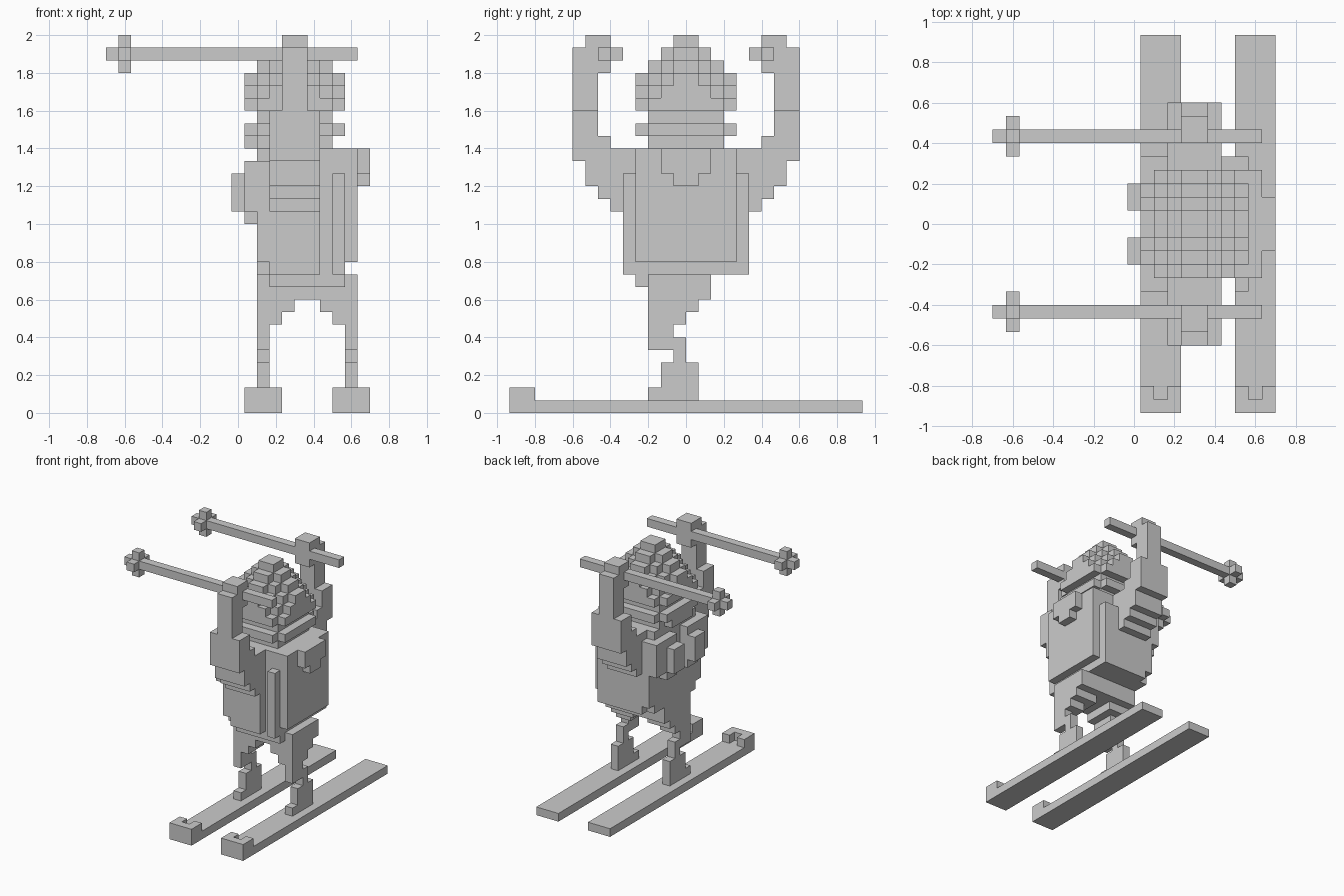
import bpy, bmesh, math

if "Cube" in bpy.data.objects:
    bpy.data.objects.remove(bpy.data.objects["Cube"])

U = 1 / 15                       # size of one cube
ORIGIN = (-0.7, -14 * U, 0.0)    # grid corner: 21 x 28 x 30 cubes
used = set()


def box(i0, i1, j0, j1, k0, k1):
    return {(i, j, k) for i in range(i0, i1) for j in range(j0, j1) for k in range(k0, k1)}


def mirror_y(cells):
    return {(i, 27 - j, k) for i, j, k in cells}


def mirror_x(cells):
    return {(31 - i, j, k) for i, j, k in cells}


def build(name, cells):
    """Turn a set of cubes into one clean shell, skipping cubes other parts own."""
    cells = cells - used
    used.update(cells)
    bm = bmesh.new()
    verts = {}

    def vert(p):
        if p not in verts:
            verts[p] = bm.verts.new([o + U * c for o, c in zip(ORIGIN, p)])
        return verts[p]

    for c in sorted(cells):
        for axis in range(3):
            for side in (0, 1):
                n = list(c)
                n[axis] += 2 * side - 1
                if tuple(n) in cells:
                    continue
                a, b = (axis + 1) % 3, (axis + 2) % 3
                loop = []
                for da, db in ((0, 0), (1, 0), (1, 1), (0, 1)):
                    p = list(c)
                    p[axis] += side
                    p[a] += da
                    p[b] += db
                    loop.append(vert(tuple(p)))
                bm.faces.new(loop if side else loop[::-1])
    bmesh.ops.dissolve_limit(bm, angle_limit=math.radians(1), verts=bm.verts, edges=bm.edges)
    mesh = bpy.data.meshes.new(name)
    bm.to_mesh(mesh)
    bm.free()
    bpy.context.collection.objects.link(bpy.data.objects.new(name, mesh))


def diamond(k, reach, cap=4):
    """Stepped round layer of the head, centred on (15, 14)."""
    out = set()
    for i in range(-cap, cap):
        for j in range(-cap, cap):
            if abs(i + 0.5) + abs(j + 0.5) + 1 <= reach:
                out.add((15 + i, 14 + j, k))
    return out


# Skis with notched raised tips
ski = box(11, 14, 0, 28, 0, 1) | box(11, 14, 0, 2, 1, 2)
ski -= {(12, 1, 1)}
build("left_ski", ski)
build("right_ski", mirror_x(ski))

# Legs: boot, ankle, shin and knee widths per layer, flaring into the hips
leg = set()
for k0, k1, j0, j1, width in ((1, 2, 11, 15, 1), (2, 4, 12, 15, 1), (4, 5, 13, 14, 1),
                              (5, 6, 11, 14, 1), (6, 7, 11, 13, 1), (7, 8, 11, 14, 2),
                              (8, 9, 11, 15, 3)):
    leg |= box(12, 12 + width, j0, j1, k0, k1)
build("left_leg", leg)
build("right_leg", mirror_x(leg))
build("hips", box(12, 20, 11, 16, 9, 11) | box(13, 19, 10, 12, 10, 11))

# Poles with cross-shaped baskets
pole = box(0, 20, 7, 8, 28, 29) | box(1, 2, 6, 9, 28, 29) | box(1, 2, 7, 8, 27, 30)
build("left_pole", pole)
build("right_pole", mirror_y(pole))

# Raised arms: sleeve stepping in to the body, forearm, fist
arm = box(13, 17, 5, 7, 20, 24) | box(13, 17, 7, 8, 20, 22)
arm |= box(13, 17, 8, 9, 16, 21) | box(13, 17, 7, 8, 17, 20) | box(13, 17, 6, 7, 18, 20)
arm |= box(14, 16, 5, 7, 24, 29) | box(14, 16, 6, 8, 27, 30)
build("left_arm", arm)
build("right_arm", mirror_y(arm))

# Jacket: core, side panels, slit, back panel
jacket = box(12, 19, 10, 18, 11, 21) | box(13, 17, 9, 19, 11, 21)
jacket |= box(12, 13, 9, 19, 12, 20) | box(18, 19, 9, 10, 11, 19)
jacket |= box(17, 19, 18, 19, 11, 19) | box(19, 20, 10, 18, 12, 19)
# Chest halves with a bump on each side of the front opening
chest = box(11, 12, 9, 13, 16, 20) | box(11, 12, 11, 13, 15, 16) | box(10, 11, 11, 13, 16, 19)
build("jacket", jacket | chest | mirror_y(chest))

# Hood lying on the back
build("hood", box(18, 20, 10, 18, 19, 21) | box(20, 21, 12, 16, 19, 21) | box(20, 21, 13, 15, 18, 19))

# Head, chin and goggle band
head = box(12, 18, 11, 17, 21, 24) | box(11, 12, 12, 16, 21, 22)
build("head", head)
build("goggle_band", diamond(22, 7))

# Hat: stepped pyramid-like dome
hat = set()
for k in range(24, 30):
    hat |= diamond(k, 31 - k)
build("hat", hat)
